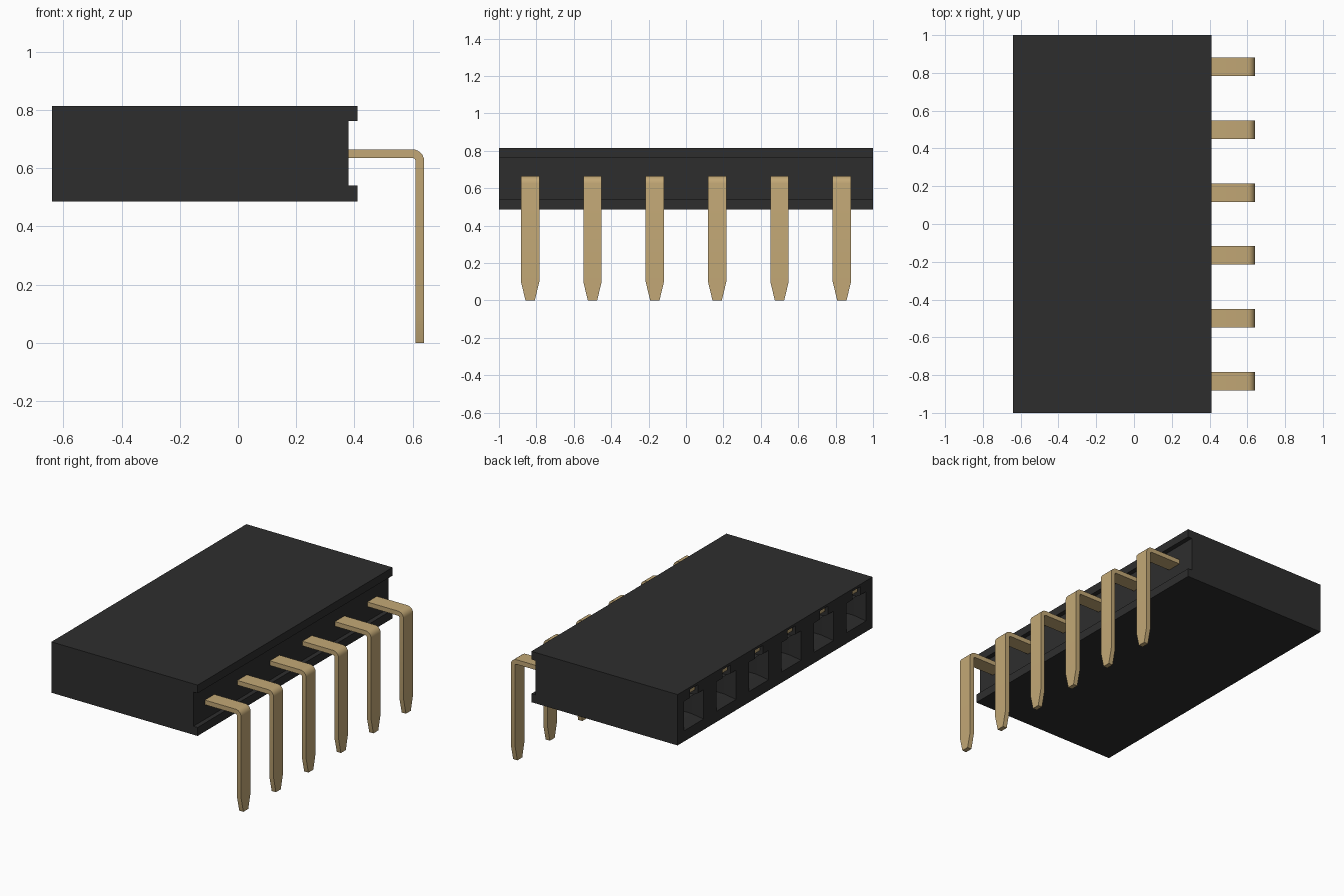
import bpy, bmesh, math
from mathutils import Vector

old = bpy.data.objects.get("Cube")
if old:
    bpy.data.objects.remove(old, do_unlink=True)


def material(name, rgb, rough):
    m = bpy.data.materials.new(name)
    m.use_nodes = True
    m.diffuse_color = (*rgb, 1)
    bsdf = next(n for n in m.node_tree.nodes if n.type == 'BSDF_PRINCIPLED')
    bsdf.inputs["Base Color"].default_value = (*rgb, 1)
    bsdf.inputs["Roughness"].default_value = rough
    return m


BLACK = material("black plastic", (0.027, 0.027, 0.027), 0.6)
GOLD = material("gold metal", (0.54, 0.39, 0.18), 0.5)

PIN_COUNT, PITCH = 6, 1 / 3
ROWS = [(i - (PIN_COUNT - 1) / 2) * PITCH for i in range(PIN_COUNT)]
LEFT, RIGHT, BOTTOM, TOP = -0.64, 0.41, 0.485, 0.815
MID = 0.65


def loft(bm, rings):
    """Skin a row of four-cornered rings and cap both ends."""
    loops = [[bm.verts.new(p) for p in ring] for ring in rings]
    for a, b in zip(loops, loops[1:]):
        for i in range(4):
            j = (i + 1) % 4
            bm.faces.new((a[i], a[j], b[j], b[i]))
    bm.faces.new(loops[0][::-1])
    bm.faces.new(loops[-1])


def finish(bm, name, mat):
    bmesh.ops.recalc_face_normals(bm, faces=bm.faces)
    mesh = bpy.data.meshes.new(name)
    bm.to_mesh(mesh)
    bm.free()
    mesh.materials.append(mat)
    ob = bpy.data.objects.new(name, mesh)
    bpy.context.collection.objects.link(ob)
    return ob


def activate(ob):
    bpy.ops.object.select_all(action='DESELECT')
    ob.select_set(True)
    bpy.context.view_layer.objects.active = ob


def square_ring(x, y, z, half_y, half_z):
    return [(x, y + sy * half_y, z + sz * half_z)
            for sy, sz in ((-1, -1), (1, -1), (1, 1), (-1, 1))]


def cut(target, name, stations):
    """Cut the same lofted pocket at every row."""
    bm = bmesh.new()
    for y in ROWS:
        loft(bm, [square_ring(x, y, z, hy, hz) for x, z, hy, hz in stations])
    cutter = finish(bm, name, BLACK)
    cutter.hide_render = True
    mod = target.modifiers.new(name, 'BOOLEAN')
    mod.operation, mod.solver, mod.object = 'DIFFERENCE', 'EXACT', cutter
    activate(target)
    bpy.ops.object.modifier_apply(modifier=name)
    bpy.data.objects.remove(cutter, do_unlink=True)


# Housing: block with a long groove along the pin side
bm = bmesh.new()
profile = [(LEFT, BOTTOM), (RIGHT, BOTTOM), (RIGHT, 0.54), (0.38, 0.54),
           (0.38, 0.762), (RIGHT, 0.762), (RIGHT, TOP), (LEFT, TOP)]
face = bm.faces.new([bm.verts.new((x, -1, z)) for x, z in profile])
new = bmesh.ops.extrude_face_region(bm, geom=[face])["geom"]
bmesh.ops.translate(bm, vec=(0, 2, 0),
                    verts=[v for v in new if isinstance(v, bmesh.types.BMVert)])
housing = finish(bm, "housing", BLACK)

# Funnel-mouthed sockets, with a small contact slot above each
cut(housing, "socket_cutter", [(LEFT - 0.02, MID, 0.112, 0.107),
                               (LEFT + 0.06, MID, 0.06, 0.06),
                               (LEFT + 0.5, MID, 0.06, 0.06)])
cut(housing, "slot_cutter", [(LEFT - 0.02, 0.765, 0.04, 0.035),
                             (LEFT + 0.1, 0.765, 0.04, 0.035)])

# Bent pins: straight shank, rounded elbow, tapered tip
WIDE, TIP = 0.049, 0.025
elbow = Vector((0.6, 0.625))
stations = [((0.3, 0.635), (0.3, 0.665), WIDE)]
for k in range(7):
    a = math.radians(90 - 15 * k)
    d = Vector((math.cos(a), math.sin(a)))
    stations.append((elbow + d * 0.01, elbow + d * 0.04, WIDE))
stations += [((0.61, 0.1), (0.64, 0.1), WIDE), ((0.61, 0), (0.64, 0), TIP)]

for n, y in enumerate(ROWS, 1):
    bm = bmesh.new()
    loft(bm, [[(i[0], y - w, i[1]), (i[0], y + w, i[1]),
               (o[0], y + w, o[1]), (o[0], y - w, o[1])]
              for i, o, w in stations])
    pin = finish(bm, f"pin_{n}", GOLD)
    activate(pin)
    bpy.ops.object.shade_smooth_by_angle(angle=math.radians(20))

    # Spring contact tip sitting in the slot
    bm = bmesh.new()
    loft(bm, [square_ring(x, y, 0.785, 0.025, 0.014)
              for x in (LEFT + 0.01, LEFT + 0.1)])
    finish(bm, f"contact_{n}", GOLD)
